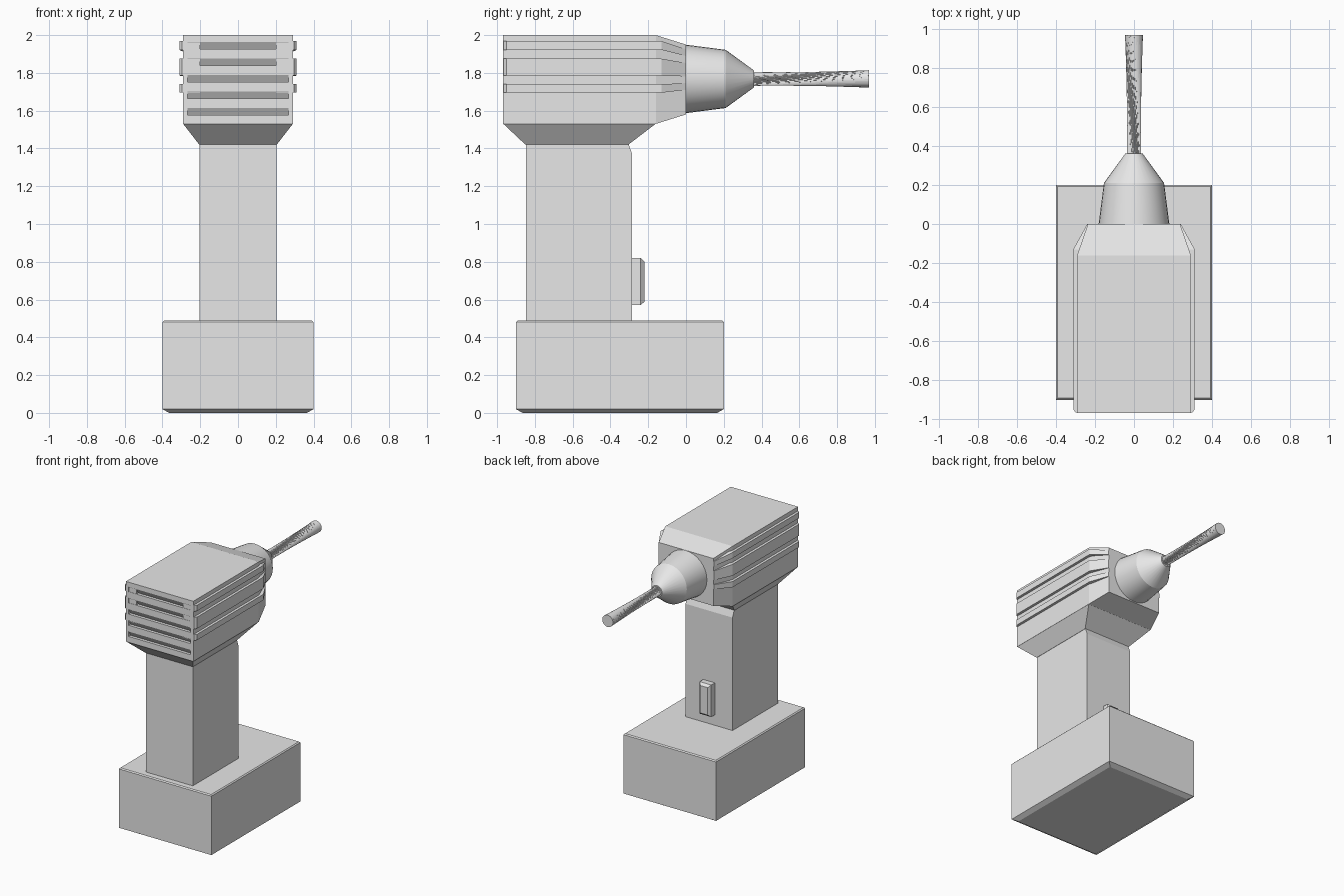
import bpy, bmesh, math

cube = bpy.data.objects.get("Cube")
if cube:
    bpy.data.objects.remove(cube, do_unlink=True)

grey = bpy.data.materials.new("plain grey")
grey.use_nodes = True
grey.diffuse_color = (0.8, 0.8, 0.8, 1)
grey.node_tree.nodes["Principled BSDF"].inputs["Base Color"].default_value = (0.8, 0.8, 0.8, 1)

AXIS_Z = 1.768  # height of the chuck axis


def loft(name, rings, bevel=0, triangulate=False):
    """Skin a list of equal-length point rings and cap both ends."""
    bm = bmesh.new()
    rows = [[bm.verts.new(p) for p in ring] for ring in rings]
    n = len(rows[0])
    for a, b in zip(rows, rows[1:]):
        for i in range(n):
            j = (i + 1) % n
            bm.faces.new((a[i], a[j], b[j], b[i]))
    sides = list(bm.faces)
    bm.faces.new(rows[0])
    bm.faces.new(rows[-1])
    if triangulate:
        bmesh.ops.triangulate(bm, faces=sides, quad_method='FIXED')
    bmesh.ops.recalc_face_normals(bm, faces=bm.faces)
    mesh = bpy.data.meshes.new(name)
    bm.to_mesh(mesh)
    bm.free()
    obj = bpy.data.objects.new(name, mesh)
    bpy.context.collection.objects.link(obj)
    mesh.materials.append(grey)
    if bevel:
        mod = obj.modifiers.new("soft edge", 'BEVEL')
        mod.width, mod.segments = bevel, 1
    return obj


def flat(z, half, y0, y1):
    """Horizontal rectangle."""
    return [(-half, y0, z), (half, y0, z), (half, y1, z), (-half, y1, z)]


def upright(y, x0, x1, z0, z1):
    """Rectangle facing along y."""
    return [(x0, y, z0), (x1, y, z0), (x1, y, z1), (x0, y, z1)]


def circle(y, r, n, turn=0):
    angles = [math.tau * i / n + turn for i in range(n)]
    return [(r * math.cos(a), y, AXIS_Z + r * math.sin(a)) for a in angles]


def smooth(obj, degrees=30):
    bpy.ops.object.select_all(action='DESELECT')
    obj.select_set(True)
    bpy.context.view_layer.objects.active = obj
    bpy.ops.object.shade_smooth_by_angle(angle=math.radians(degrees))


# Battery block with a chamfered underside
loft("battery", [flat(0, 0.365, -0.865, 0.165), flat(0.02, 0.4, -0.9, 0.2),
                 flat(0.48, 0.4, -0.9, 0.2), flat(0.488, 0.392, -0.892, 0.192)])

# Grip and the collar that flares out to the motor housing
loft("handle", [flat(0.47, 0.203, -0.847, -0.285), flat(1.37, 0.203, -0.847, -0.285),
                flat(1.425, 0.203, -0.847, -0.305)])
loft("housing_collar", [flat(1.42, 0.205, -0.85, -0.305), flat(1.531, 0.291, -0.968, -0.16)])

# Trigger on the grip
loft("trigger", [upright(-0.3, -0.05, 0.05, 0.57, 0.82), upright(-0.24, -0.05, 0.05, 0.57, 0.82),
                 upright(-0.221, -0.033, 0.033, 0.588, 0.802)])

# Motor housing, tapering towards the chuck
housing = loft("motor_housing", [upright(-0.968, -0.291, 0.291, 1.53, 2.0),
                                 upright(-0.16, -0.291, 0.291, 1.53, 2.0),
                                 upright(0, -0.236, 0.236, 1.58, 1.95)])

# Sloped vent slots cut into the end of the housing
for k in range(5):
    z = 1.595 + 0.0873 * k
    low, high = z - 0.019, z + 0.019
    profile = [(-0.99, low), (-0.945, low), (-0.968, high), (-0.99, high)]
    cutter = loft("vent_cutter", [[(x, y, h) for y, h in profile] for x in (-0.267, 0.267)])
    mod = housing.modifiers.new("vent", 'BOOLEAN')
    mod.operation, mod.solver, mod.object = 'DIFFERENCE', 'EXACT', cutter
    bpy.context.view_layer.objects.active = housing
    bpy.ops.object.modifier_apply(modifier=mod.name)
    bpy.data.objects.remove(cutter, do_unlink=True)

# Three raised rails along each side, following the taper
for side, sign in (("left", 1), ("right", -1)):
    for place, low, high in (("lower", 1.695, 1.74), ("middle", 1.785, 1.875), ("upper", 1.922, 1.968)):
        rings = []
        for y, x, s in ((-0.966, 0.297, 1), (-0.95, 0.311, 1), (-0.13, 0.311, 1), (-0.001, 0.24, 0.79)):
            z0, z1 = (AXIS_Z + (h - AXIS_Z) * s for h in (low, high))
            rings.append(upright(y, sign * 0.2, sign * x, z0, z1))
        loft(f"{side}_{place}_rail", rings)

# Chuck
smooth(loft("chuck", [circle(y, r, 32) for y, r in ((-0.02, 0.183), (0, 0.181), (0.21, 0.154), (0.36, 0.045))]), 25)

# Drill bit: a cylinder wrung by turning one end
bit = loft("drill_bit", [circle(0, 0.046, 32), circle(0.968, 0.046, 32, math.radians(78))], triangulate=True)
smooth(bit, 30)
